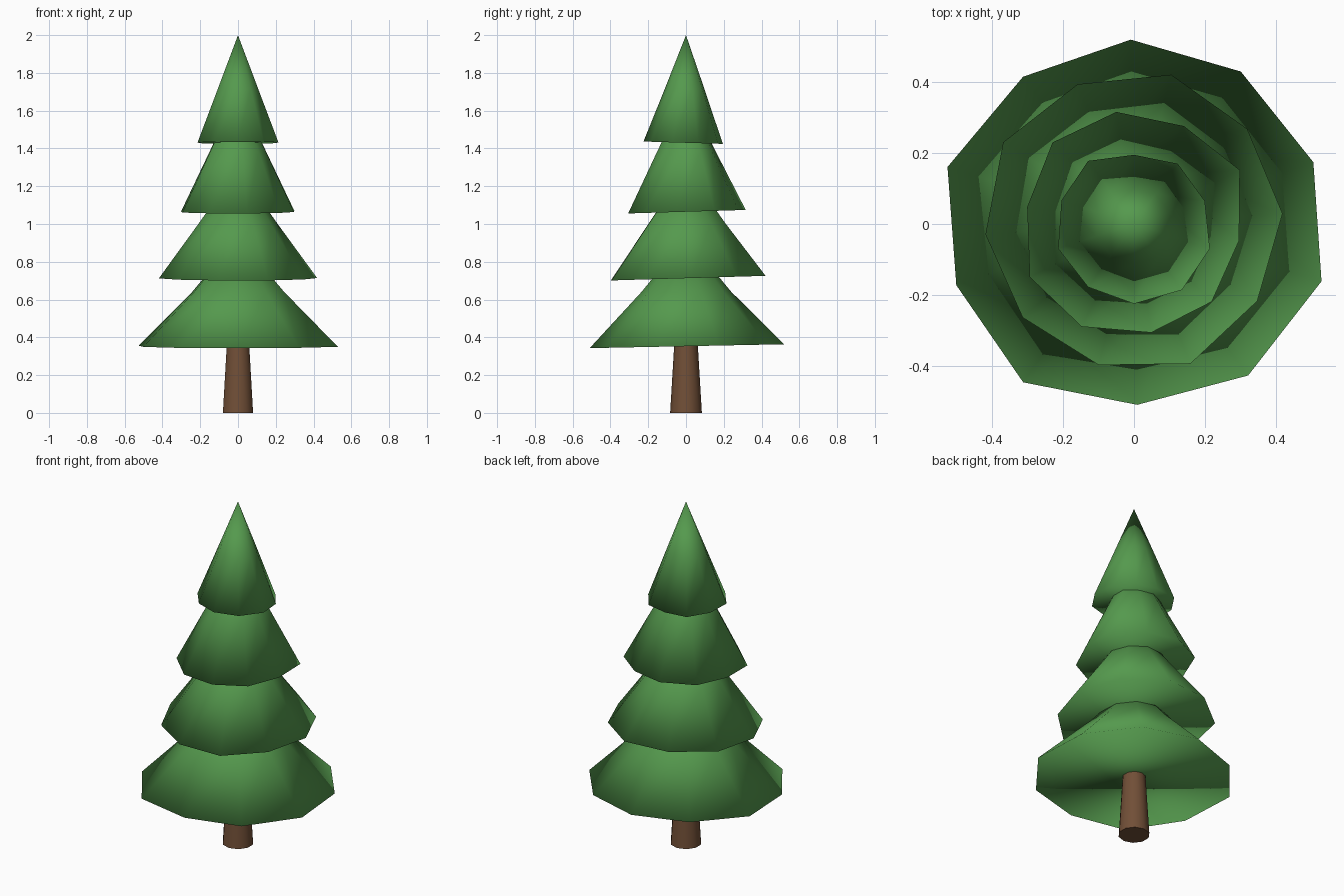
import bpy, bmesh
from math import sin, cos, radians, pi

if "Cube" in bpy.data.objects:
    bpy.data.objects.remove(bpy.data.objects["Cube"], do_unlink=True)


def make_material(name, color):
    mat = bpy.data.materials.new(name)
    mat.use_nodes = True
    mat.diffuse_color = (*color, 1)
    for node in mat.node_tree.nodes:
        if node.type == "BSDF_PRINCIPLED":
            node.inputs["Base Color"].default_value = (*color, 1)
            node.inputs["Roughness"].default_value = 0.9
    return mat


def finish(bm, name, material):
    bmesh.ops.recalc_face_normals(bm, faces=bm.faces)
    for face in bm.faces:
        face.smooth = True
    mesh = bpy.data.meshes.new(name)
    bm.to_mesh(mesh)
    bm.free()
    mesh.materials.append(material)
    obj = bpy.data.objects.new(name, mesh)
    bpy.context.collection.objects.link(obj)
    return obj


def foliage_tier(name, base_z, top_z, phase, tilt, mid_ratio, radii, material):
    """Closed ten-sided cone with an uneven rim, a middle ring and a point."""
    bm = bmesh.new()
    count = len(radii)
    rim, middle = [], []
    for i, r in enumerate(radii):
        angle = radians(phase) + 2 * pi * i / count
        x, y = r * cos(angle), r * sin(angle)
        rim.append(bm.verts.new((x, y, base_z + tilt * y)))
        middle.append(bm.verts.new((x * mid_ratio, y * mid_ratio,
                                    (base_z + top_z) / 2)))
    tip = bm.verts.new((0, 0, top_z))
    for i in range(count):
        j = (i + 1) % count
        bm.faces.new((rim[i], rim[j], middle[j], middle[i]))
        bm.faces.new((middle[i], middle[j], tip))
    # Flat underside
    bm.faces.new(rim)
    return finish(bm, name, material)


green = make_material("leaf_green", (0.09, 0.32, 0.075))
brown = make_material("bark_brown", (0.165, 0.078, 0.038))

# Foliage tiers, rim radii counter-clockwise from the phase angle
foliage_tier("bottom_foliage", 0.353, 0.93, 19, 0.02, 0.46,
             (.535, .525, .52, .52, .55, .53, .545, .51, .535, .553), green)
foliage_tier("lower_foliage", 0.713, 1.3, 4, 0.03, 0.49,
             (.42, .417, .434, .425, .435, .42, .41, .41, .425, .41), green)
foliage_tier("upper_foliage", 1.065, 1.7, 27, 0.03, 0.5,
             (.335, .31, .32, .325, .305, .33, .325, .31, .31, .30), green)
foliage_tier("top_foliage", 1.43, 2.0, 18, -0.03, 0.5,
             (.21, .21, .195, .22, .215, .225, .22, .225, .23, .225), green)

# Tapered trunk
trunk_mesh = bmesh.new()
bmesh.ops.create_cone(trunk_mesh, cap_ends=True, segments=10,
                      radius1=0.084, radius2=0.06, depth=0.4)
bmesh.ops.translate(trunk_mesh, verts=trunk_mesh.verts, vec=(0, 0, 0.2))
trunk = finish(trunk_mesh, "trunk", brown)
bpy.ops.object.select_all(action="DESELECT")
trunk.select_set(True)
bpy.context.view_layer.objects.active = trunk
bpy.ops.object.shade_smooth_by_angle(angle=radians(45))
